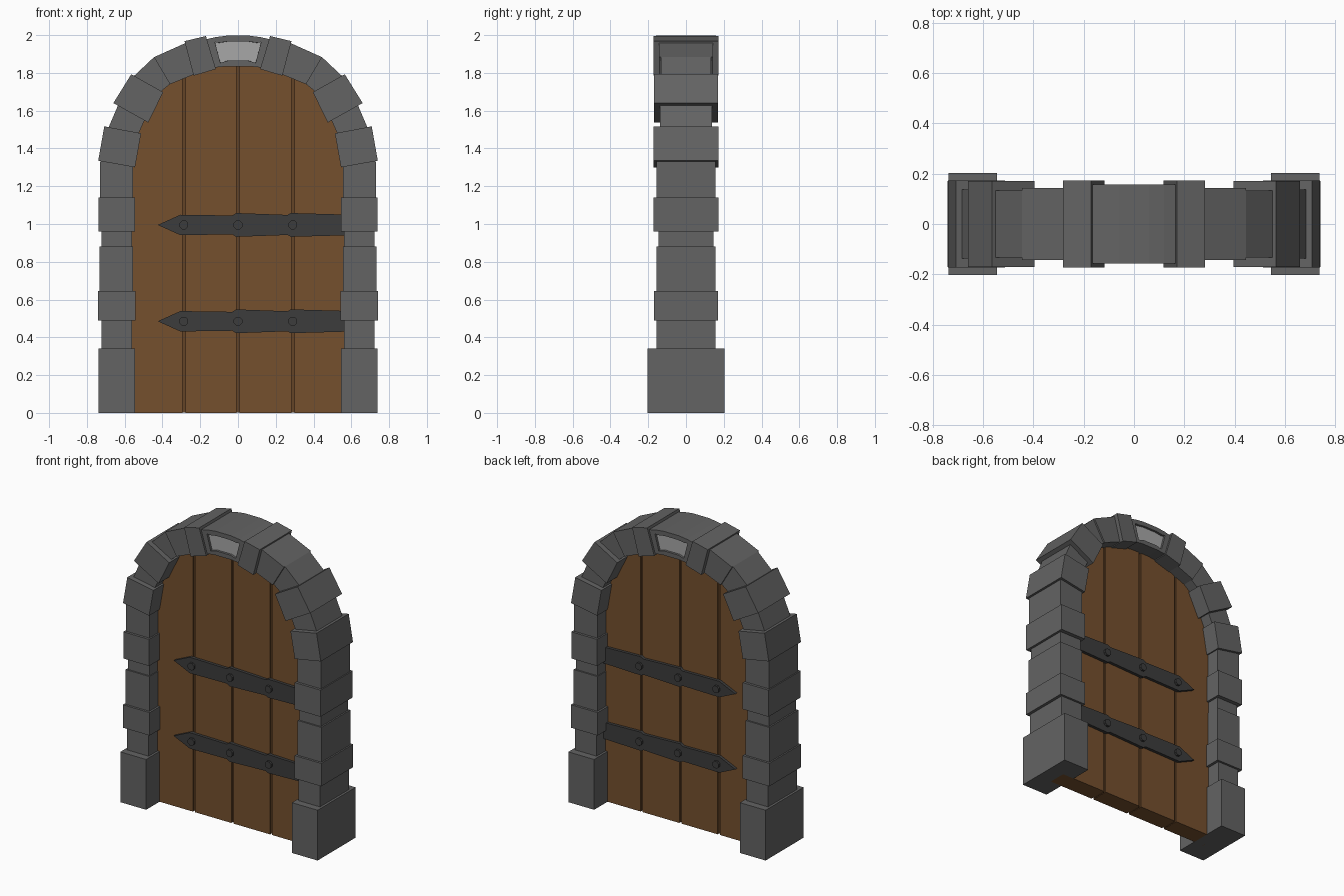
import bpy, bmesh, math

if "Cube" in bpy.data.objects:
    bpy.data.objects.remove(bpy.data.objects["Cube"])


def material(name, rgb):
    m = bpy.data.materials.new(name)
    m.diffuse_color = (*rgb, 1)
    m.use_nodes = True
    m.node_tree.nodes["Principled BSDF"].inputs["Base Color"].default_value = m.diffuse_color
    return m


STONE = material("stone", (0.125, 0.125, 0.125))
PANEL = material("pale_stone", (0.39, 0.39, 0.39))
WOOD = material("wood", (0.178, 0.08, 0.027))
WOOD_DARK = material("dark_wood", (0.125, 0.056, 0.019))
IRON = material("iron", (0.045, 0.045, 0.045))


def prism(name, pts, y0, y1, mat, mirror_x=False, mirror_y=False):
    """Extrude an x-z outline from y0 to y1, optionally mirrored."""
    bm = bmesh.new()
    face = bm.faces.new([bm.verts.new((x, y0, z)) for x, z in pts])
    ext = bmesh.ops.extrude_face_region(bm, geom=[face])
    for v in ext["geom"]:
        if isinstance(v, bmesh.types.BMVert):
            v.co.y = y1
    bmesh.ops.recalc_face_normals(bm, faces=bm.faces)
    me = bpy.data.meshes.new(name)
    bm.to_mesh(me)
    bm.free()
    me.materials.append(mat)
    ob = bpy.data.objects.new(name, me)
    bpy.context.collection.objects.link(ob)
    if mirror_x or mirror_y:
        mod = ob.modifiers.new("mirror", 'MIRROR')
        mod.use_axis = (mirror_x, mirror_y, False)
        mod.use_mirror_merge = False
    return ob


# Column stones: inner x, outer x, bottom, top, half depth
columns = [
    (0.545, 0.738, 0.00, 0.34, 0.203),
    (0.560, 0.722, 0.34, 0.49, 0.155),
    (0.542, 0.742, 0.49, 0.645, 0.17),
    (0.555, 0.732, 0.645, 0.88, 0.155),
    (0.560, 0.722, 0.88, 0.96, 0.145),
    (0.545, 0.738, 0.96, 1.14, 0.172),
    (0.555, 0.730, 1.14, 1.33, 0.155),
]
for i, (a, b, lo, hi, d) in enumerate(columns):
    prism(f"column_stone_{i + 1}", [(a, lo), (b, lo), (b, hi), (a, hi)],
          -d, d, STONE, mirror_x=True)

# Arch stones: outline corners and half depth
arch = [
    ([(0.545, 1.300), (0.740, 1.335), (0.708, 1.517), (0.513, 1.480)], 0.172),
    ([(0.530, 1.470), (0.690, 1.500), (0.630, 1.640), (0.490, 1.560)], 0.137),
    ([(0.475, 1.537), (0.660, 1.640), (0.565, 1.793), (0.396, 1.698)], 0.170),
    ([(0.410, 1.700), (0.560, 1.775), (0.445, 1.883), (0.360, 1.740)], 0.133),
    ([(0.360, 1.740), (0.445, 1.883), (0.280, 1.957), (0.225, 1.795)], 0.144),
    ([(0.235, 1.785), (0.283, 1.968), (0.170, 1.995), (0.117, 1.820)], 0.172),
]
for i, (pts, d) in enumerate(arch):
    prism(f"arch_stone_{i + 1}", pts, -d, d, STONE, mirror_x=True)

# Keystone with a recessed pale panel on each face
half = [(0.06, 1.997), (0.12, 1.989), (0.168, 1.978), (0.125, 1.828), (0.06, 1.835)]
pts = half + [(-x, z) for x, z in reversed(half)]
key = prism("keystone", pts, -0.158, 0.158, STONE)
key.data.materials.append(PANEL)
bm = bmesh.new()
bm.from_mesh(key.data)
for f in [f for f in bm.faces if abs(f.normal.y) > 0.9]:
    bmesh.ops.inset_region(bm, faces=[f], thickness=0.03)
    for v in f.verts:
        v.co.x *= 0.86
    bmesh.ops.inset_region(bm, faces=[f], thickness=0.0005, depth=-0.015)
    f.material_index = 1
bm.to_mesh(key.data)
bm.free()

# Door planks, tops following the middle of the arch
curve = [(0.0, 1.91), (0.2, 1.88), (0.36, 1.81), (0.5, 1.68), (0.6, 1.45), (0.63, 1.3)]


def top(x):
    x = abs(x)
    for (xa, za), (xb, zb) in zip(curve, curve[1:]):
        if x <= xb + 1e-6:
            return za + (zb - za) * (x - xa) / (xb - xa)


def under_arch(a, b, base=0.0):
    knees = sorted({s * x for x, _ in curve for s in (1, -1) if a < s * x < b} | {a, b})
    return [(a, base), (b, base)] + [(x, top(x)) for x in reversed(knees)]


seams = [-0.63, -0.287, 0.0, 0.29, 0.63]
for i, (a, b) in enumerate(zip(seams, seams[1:])):
    a += 0.008 if i > 0 else 0
    b -= 0.008 if i < 3 else 0
    prism(f"door_plank_{i + 1}", under_arch(a, b), -0.06, 0.06, WOOD)
prism("door_core", under_arch(-0.6, 0.6, 0.003), -0.048, 0.048, WOOD_DARK)

# Iron straps and rivets on both faces
edge = [(-0.305, 0.054), (-0.03, 0.05), (-0.01, 0.063), (0.262, 0.053),
        (0.28, 0.063), (0.6, 0.054)]
for n, z in (("lower", 0.485), ("upper", 0.995)):
    outline = [(-0.425, z)] + [(x, z - h) for x, h in edge] \
        + [(x, z + h) for x, h in reversed(edge)]
    prism(f"{n}_strap", outline, -0.08, -0.055, IRON, mirror_y=True)
    for i, x in enumerate((-0.287, 0.0, 0.29)):
        ring = [(x + 0.025 * math.cos(k * math.pi / 4 + math.pi / 8),
                 z + 0.025 * math.sin(k * math.pi / 4 + math.pi / 8)) for k in range(8)]
        prism(f"{n}_rivet_{i + 1}", ring, -0.095, -0.078, IRON, mirror_y=True)
